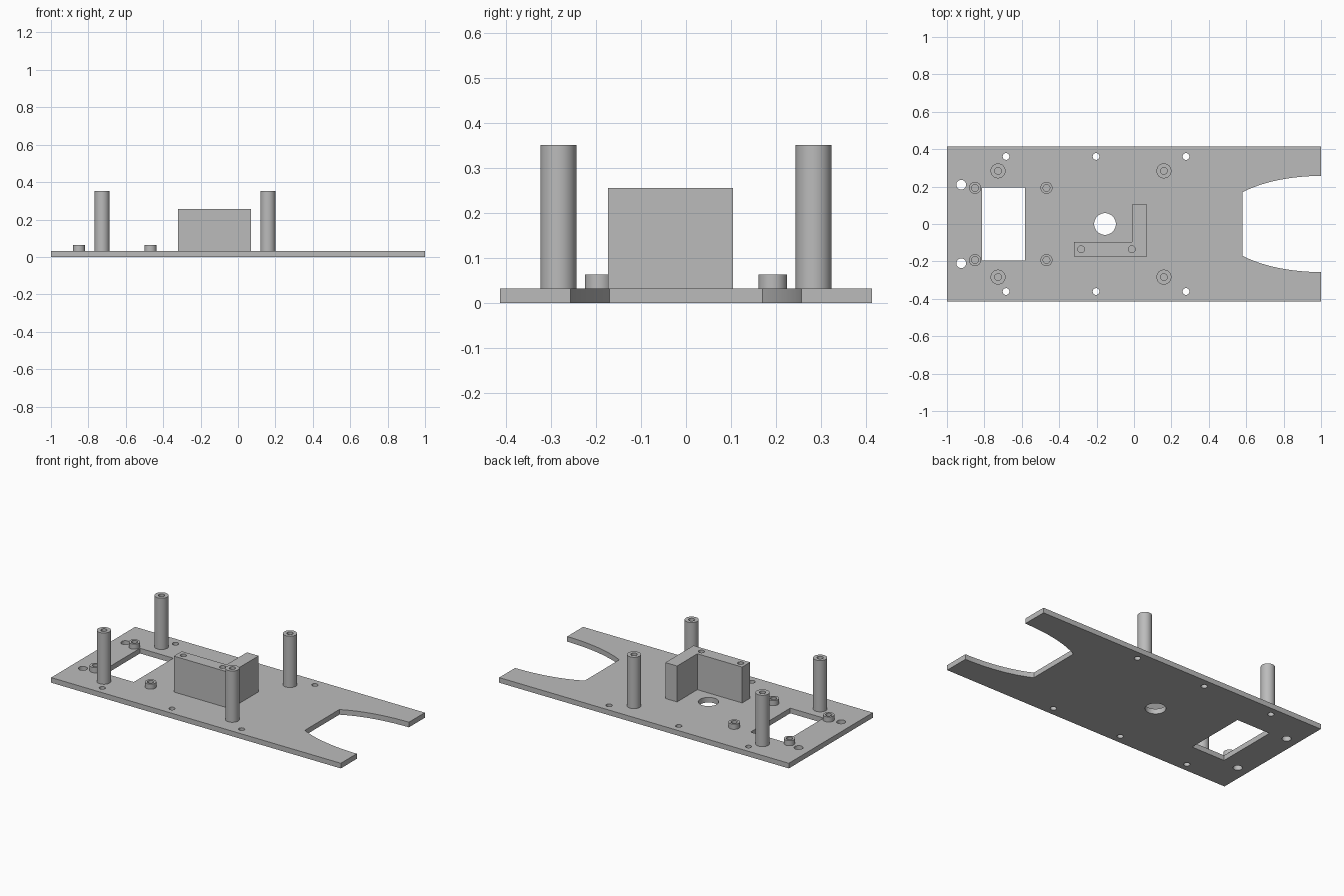
import bpy, bmesh, math

cube = bpy.data.objects.get("Cube")
if cube:
    bpy.data.objects.remove(cube, do_unlink=True)

PLATE_TOP = 0.032

grey = bpy.data.materials.new("plain grey")
grey.use_nodes = True
colour = (0.5, 0.5, 0.5, 1)
grey.diffuse_color = colour
grey.node_tree.nodes["Principled BSDF"].inputs["Base Color"].default_value = colour


def circle(x, y, r, n=48):
    return [(x + r * math.cos(2 * math.pi * i / n),
             y + r * math.sin(2 * math.pi * i / n)) for i in range(n)]


def rectangle(x0, x1, y0, y1):
    return [(x0, y0), (x1, y0), (x1, y1), (x0, y1)]


def prism(name, outlines, z0, z1):
    """Extrude each flat outline from z0 to z1 into one object."""
    bm = bmesh.new()
    for outline in outlines:
        base = bm.faces.new([bm.verts.new((x, y, z0)) for x, y in outline])
        made = bmesh.ops.extrude_face_region(bm, geom=[base])["geom"]
        top = [v for v in made if isinstance(v, bmesh.types.BMVert)]
        bmesh.ops.translate(bm, verts=top, vec=(0, 0, z1 - z0))
    bmesh.ops.recalc_face_normals(bm, faces=bm.faces)
    mesh = bpy.data.meshes.new(name)
    bm.to_mesh(mesh)
    bm.free()
    obj = bpy.data.objects.new(name, mesh)
    bpy.context.collection.objects.link(obj)
    mesh.materials.append(grey)
    return obj


def drilled(name, outline, z0, z1, holes, floor):
    """A prism with holes cut from its top down to the floor height."""
    part = prism(name, [outline], z0, z1)
    cutter = prism(name + "_cutter", holes, floor, z1 + 0.02)
    cutter.hide_render = True
    mod = part.modifiers.new("holes", "BOOLEAN")
    mod.operation = "DIFFERENCE"
    mod.solver = "EXACT"
    mod.object = cutter
    bpy.ops.object.select_all(action="DESELECT")
    bpy.context.view_layer.objects.active = part
    part.select_set(True)
    bpy.ops.object.modifier_apply(modifier=mod.name)
    bpy.data.objects.remove(cutter, do_unlink=True)
    bpy.ops.object.shade_smooth_by_angle(angle=math.radians(30))
    return part


# Base plate: rectangle with a flared, elliptical-sided notch at the +x end
steps = 16
start = math.acos(0.42 / 0.56)
flare = []
for i in range(steps + 1):
    a = start + (math.pi / 2 - start) * i / steps
    flare.append((1 - 0.56 * math.cos(a), 0.257 * math.sin(a)))
plate_outline = [(-1, -0.414), (1, -0.414)]
plate_outline += [(x, -y) for x, y in reversed(flare)] + flare
plate_outline += [(1, 0.414), (-1, 0.414)]

plate_holes = [rectangle(-0.813, -0.583, -0.195, 0.195),
               circle(-0.155, 0, 0.058, 64)]
for side in (-1, 1):
    plate_holes.append(circle(-0.924, side * 0.21, 0.026))
    plate_holes += [circle(x, side * 0.361, 0.018) for x in (-0.684, -0.203, 0.278)]
drilled("base_plate", plate_outline, 0, PLATE_TOP, plate_holes, -0.02)

# Tall posts and short standoffs, each with a screw hole in the top
for side, label in ((-1, "right"), (1, "left")):
    for x, place in ((-0.727, "rear"), (0.16, "middle")):
        y = side * 0.284
        drilled(f"tall_post_{place}_{label}", circle(x, y, 0.04), PLATE_TOP, 0.352,
                [circle(x, y, 0.018)], 0.15)
    for x, place in ((-0.85, "rear"), (-0.468, "inner")):
        y = side * 0.193
        drilled(f"standoff_{place}_{label}", circle(x, y, 0.032), PLATE_TOP, 0.064,
                [circle(x, y, 0.018)], PLATE_TOP + 0.002)

# L-shaped upright bracket with two screw holes
bracket_outline = [(-0.321, -0.174), (0.07, -0.174), (0.07, 0.104),
                   (-0.011, 0.104), (-0.011, -0.096), (-0.321, -0.096)]
drilled("corner_bracket", bracket_outline, PLATE_TOP, 0.256,
        [circle(x, -0.135, 0.018) for x in (-0.283, -0.012)], 0.15)
